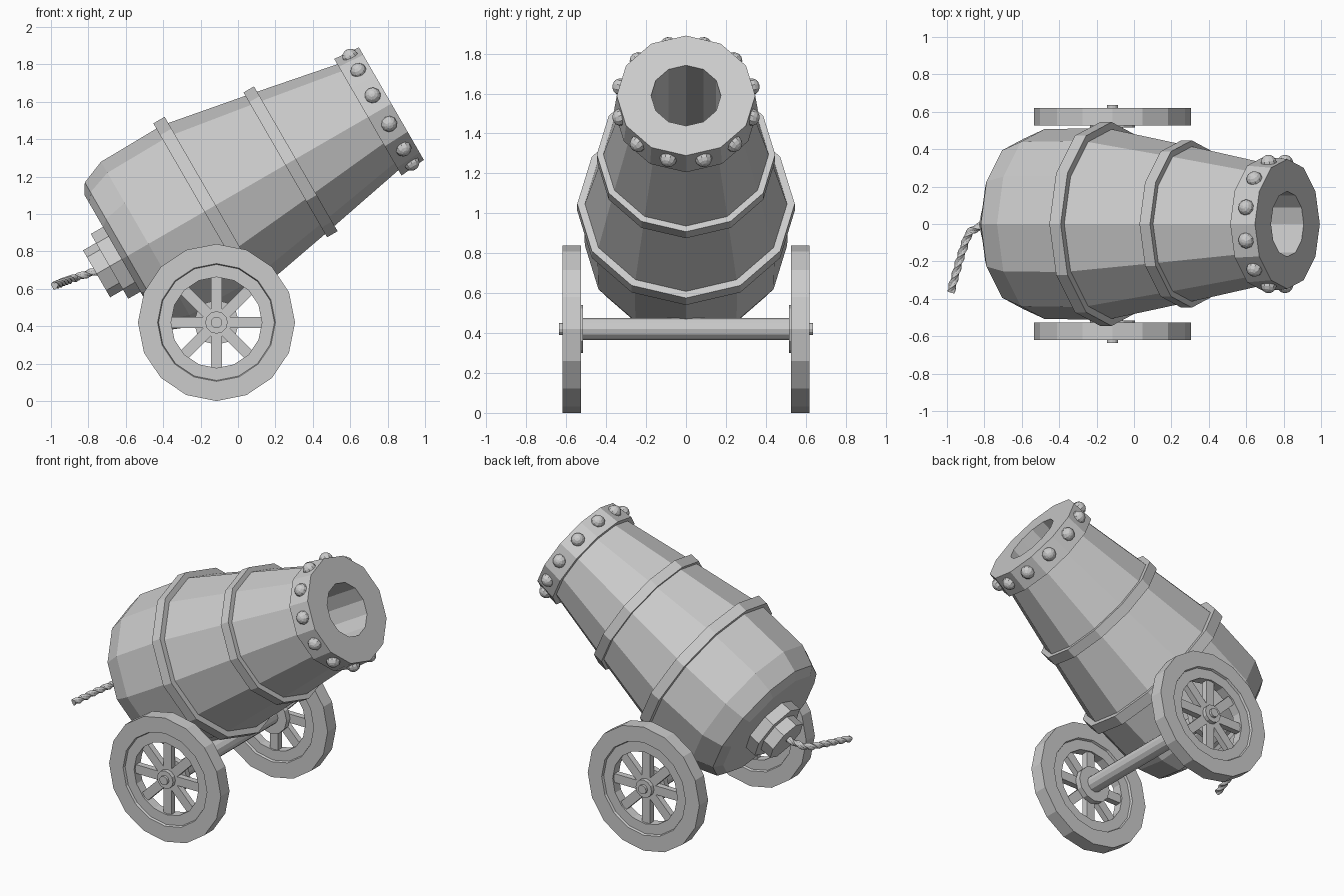
import bpy, bmesh, math
from mathutils import Matrix, Vector

if "Cube" in bpy.data.objects:
    bpy.data.objects.remove(bpy.data.objects["Cube"])

iron = bpy.data.materials.new("plain_grey")
iron.diffuse_color = (0.6, 0.6, 0.6, 1)
iron.use_nodes = True
iron.node_tree.nodes["Principled BSDF"].inputs["Base Color"].default_value = iron.diffuse_color


def finish(name, bm, matrix=Matrix()):
    bmesh.ops.recalc_face_normals(bm, faces=bm.faces[:])
    me = bpy.data.meshes.new(name)
    bm.to_mesh(me)
    bm.free()
    me.transform(matrix)
    me.materials.append(iron)
    ob = bpy.data.objects.new(name, me)
    bpy.context.collection.objects.link(ob)
    return ob


def lathe(name, profile, sides, matrix, closed=False, phase=0.0):
    """Spin (height, radius) points around local z."""
    bm = bmesh.new()
    rings = []
    for h, r in profile:
        if r == 0:
            rings.append([bm.verts.new((0, 0, h))] * sides)
        else:
            angles = [phase + math.tau * i / sides for i in range(sides)]
            rings.append([bm.verts.new((r * math.cos(a), r * math.sin(a), h)) for a in angles])
    pairs = list(zip(rings, rings[1:]))
    if closed:
        pairs.append((rings[-1], rings[0]))
    for a, b in pairs:
        for i in range(sides):
            j = (i + 1) % sides
            quad = list(dict.fromkeys((a[i], a[j], b[j], b[i])))
            bm.faces.new(quad)
    return finish(name, bm, matrix)


def tube(h0, h1, r0, r1, r2=None):
    return [(h0, r0), (h0, r1), (h1, r2 or r1), (h1, r0)]


# Barrel frame: origin at the muzzle centre, local z points out of the muzzle
B = Matrix.Translation((0.82, 0, 1.59)) @ Matrix.Rotation(math.radians(60), 4, 'Y')

# Barrel with hollow bore
lathe("barrel", [(-0.95, 0), (-0.95, 0.175), (-0.145, 0.175), (-0.145, 0.327),
                 (-0.62, 0.42), (-1.12, 0.513), (-1.5, 0.507), (-1.63, 0.455),
                 (-1.665, 0.40), (-1.665, 0)], 12, B)
lathe("muzzle_ring", tube(0, -0.145, 0.175, 0.347, 0.36), 12, B, True)
lathe("front_band", tube(-0.59, -0.655, 0.38, 0.447), 12, B, True)
lathe("rear_band", tube(-1.085, -1.155, 0.46, 0.545), 12, B, True)

# Stepped breech knob
lathe("breech_knob", [(-1.64, 0), (-1.64, 0.2), (-1.74, 0.2), (-1.74, 0.145),
                      (-1.82, 0.145), (-1.82, 0)], 8, B)

# Studs in the middle of each muzzle ring face
bm = bmesh.new()
for i in range(12):
    m = (B @ Matrix.Rotation(math.tau * (i + 0.5) / 12, 4, 'Z')
         @ Matrix.Translation((0.337, 0, -0.065)) @ Matrix.Rotation(math.pi / 2, 4, 'Y'))
    bmesh.ops.create_uvsphere(bm, u_segments=10, v_segments=8, radius=0.044, matrix=m)
finish("muzzle_studs", bm)

# Twisted fuse rope swept along a bent path
path = [Vector(p) for p in [(-0.74, 0, 0.70), (-0.82, -0.012, 0.675), (-0.87, -0.035, 0.658),
                            (-0.895, -0.075, 0.65), (-0.935, -0.2, 0.636), (-0.98, -0.365, 0.617)]]
samples = []
for a, b in zip(path, path[1:]):
    n = max(2, round((b - a).length / 0.009))
    samples += [a.lerp(b, k / n) for k in range(n)]
samples.append(path[-1])
bm = bmesh.new()
rings = []
for k, p in enumerate(samples):
    d = samples[min(k + 1, len(samples) - 1)] - samples[max(k - 1, 0)]
    q = d.to_track_quat('Z', 'Y')
    ring = []
    for i in range(12):
        a = math.tau * i / 12
        r = 0.019 + 0.004 * math.cos(3 * a)
        t = a + k * 0.32
        ring.append(bm.verts.new(p + q @ Vector((r * math.cos(t), r * math.sin(t), 0))))
    rings.append(ring)
for a, b in zip(rings, rings[1:]):
    for i in range(12):
        j = (i + 1) % 12
        bm.faces.new((a[i], a[j], b[j], b[i]))
bm.faces.new(rings[0])
bm.faces.new(rings[-1])
finish("fuse_rope", bm)

# Axle
C = Matrix.Translation((-0.115, 0, 0.42))
lathe("axle", [(-0.54, 0), (-0.54, 0.055), (0.54, 0.055), (0.54, 0)], 12,
      C @ Matrix.Rotation(math.pi / 2, 4, 'X'))

# Wheels, local z pointing outwards
for side, label in ((1, "left"), (-1, "right")):
    W = C @ Matrix.Rotation(-side * math.pi / 2, 4, 'X')
    lathe(label + "_wheel_rim",
          [(0.527, 0.42), (0.62, 0.42), (0.62, 0.315), (0.605, 0.31), (0.605, 0.243),
           (0.542, 0.243), (0.542, 0.31), (0.527, 0.315)], 16, W, True)
    bm = bmesh.new()
    for i in range(4):
        m = (W @ Matrix.Rotation(math.pi * i / 4, 4, 'Z') @ Matrix.Translation((0, 0, 0.573))
             @ Matrix.Diagonal((0.52, 0.06, 0.04, 1)))
        bmesh.ops.create_cube(bm, size=1, matrix=m)
    finish(label + "_wheel_spokes", bm)
    lathe(label + "_wheel_hub",
          [(0.515, 0), (0.515, 0.12), (0.553, 0.12), (0.553, 0.06), (0.62, 0.06),
           (0.62, 0.03), (0.637, 0.03), (0.637, 0)], 12, W)
